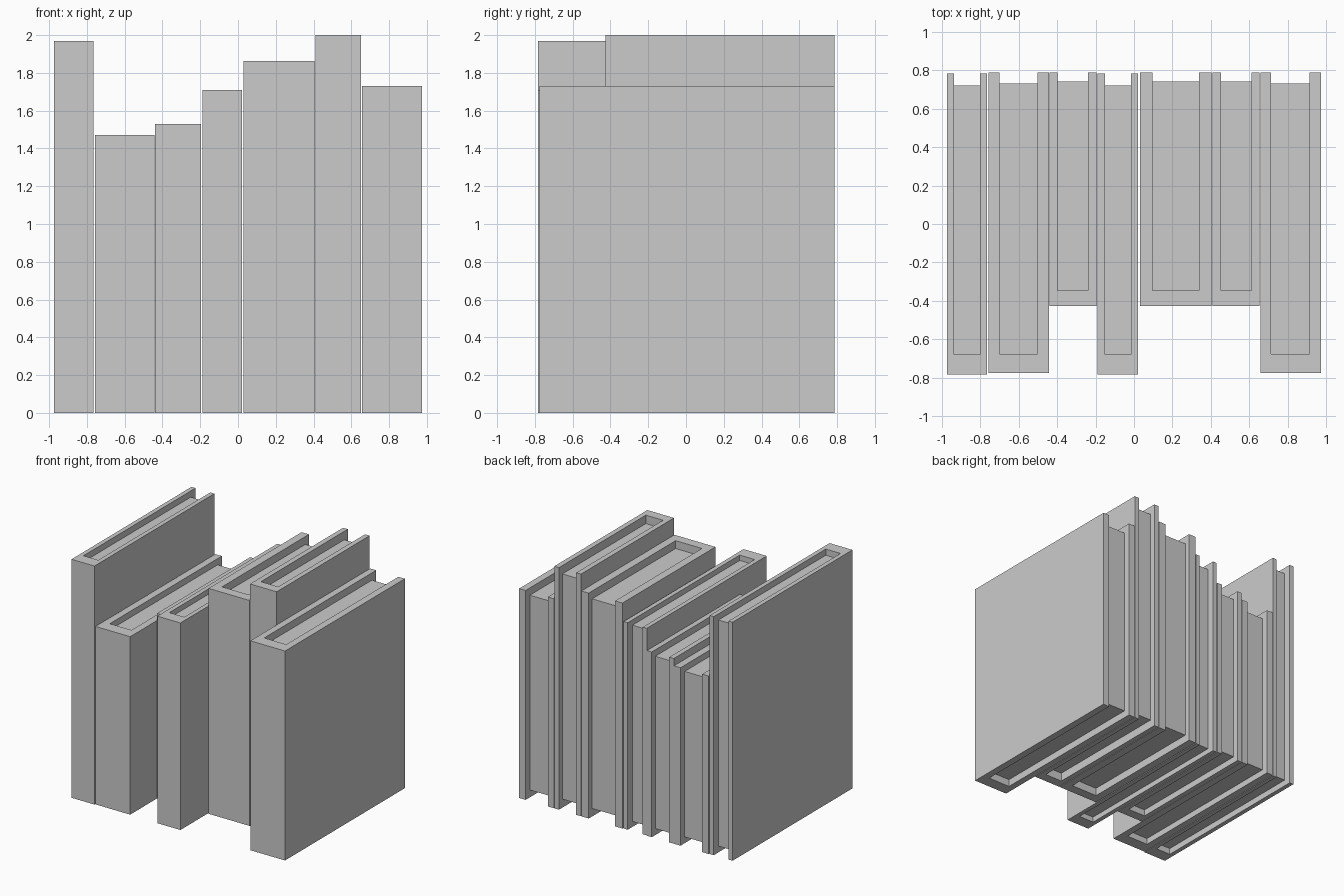
import bpy, bmesh

if "Cube" in bpy.data.objects:
    bpy.data.objects.remove(bpy.data.objects["Cube"])


def extrude_profile(name, pts, z0, z1):
    """Closed counter-clockwise outline in the xy plane, raised from z0 to z1."""
    bm = bmesh.new()
    face = bm.faces.new([bm.verts.new((x, y, z0)) for x, y in pts])
    ext = bmesh.ops.extrude_face_region(bm, geom=[face])
    verts = [g for g in ext["geom"] if isinstance(g, bmesh.types.BMVert)]
    bmesh.ops.translate(bm, verts=verts, vec=(0, 0, z1 - z0))
    bmesh.ops.recalc_face_normals(bm, faces=bm.faces)
    me = bpy.data.meshes.new(name)
    bm.to_mesh(me)
    bm.free()
    ob = bpy.data.objects.new(name, me)
    bpy.context.collection.objects.link(ob)
    return ob


def book(i, x0, x1, px0, px1, height, style):
    y0, y1, py0, py1, inset = style
    # hard cover: spine at the front, boards on both sides, open at the back
    extrude_profile(f"book_cover_{i}", [
        (x0, y0), (x1, y0), (x1, y1), (px1, y1),
        (px1, py0), (px0, py0), (px0, y1), (x0, y1)], 0, height)
    # page block, recessed at the top, bottom and back
    extrude_profile(f"book_pages_{i}", [
        (px0, py0), (px1, py0), (px1, py1), (px0, py1)],
        inset * height, height * (1 - inset))


# styles: cover front/back y, page front/back y, page recess as share of height
SLIM = (-0.783, 0.782, -0.68, 0.72, 0.026)
THICK = (-0.776, 0.787, -0.675, 0.732, 0.035)
SHORT = (-0.427, 0.787, -0.347, 0.741, 0.035)

# cover left/right x, page left/right x, height, style
BOOKS = [
    (-0.973, -0.764, -0.936, -0.801, 1.97, SLIM),
    (-0.758, -0.442, -0.699, -0.501, 1.47, THICK),
    (-0.440, -0.195, -0.398, -0.238, 1.53, SHORT),
    (-0.189, 0.022, -0.152, -0.015, 1.71, SLIM),
    (0.030, 0.404, 0.097, 0.338, 1.862, SHORT),
    (0.409, 0.652, 0.452, 0.610, 2.0, SHORT),
    (0.657, 0.973, 0.712, 0.914, 1.73, THICK),
]
for n, b in enumerate(BOOKS, 1):
    book(n, *b)
